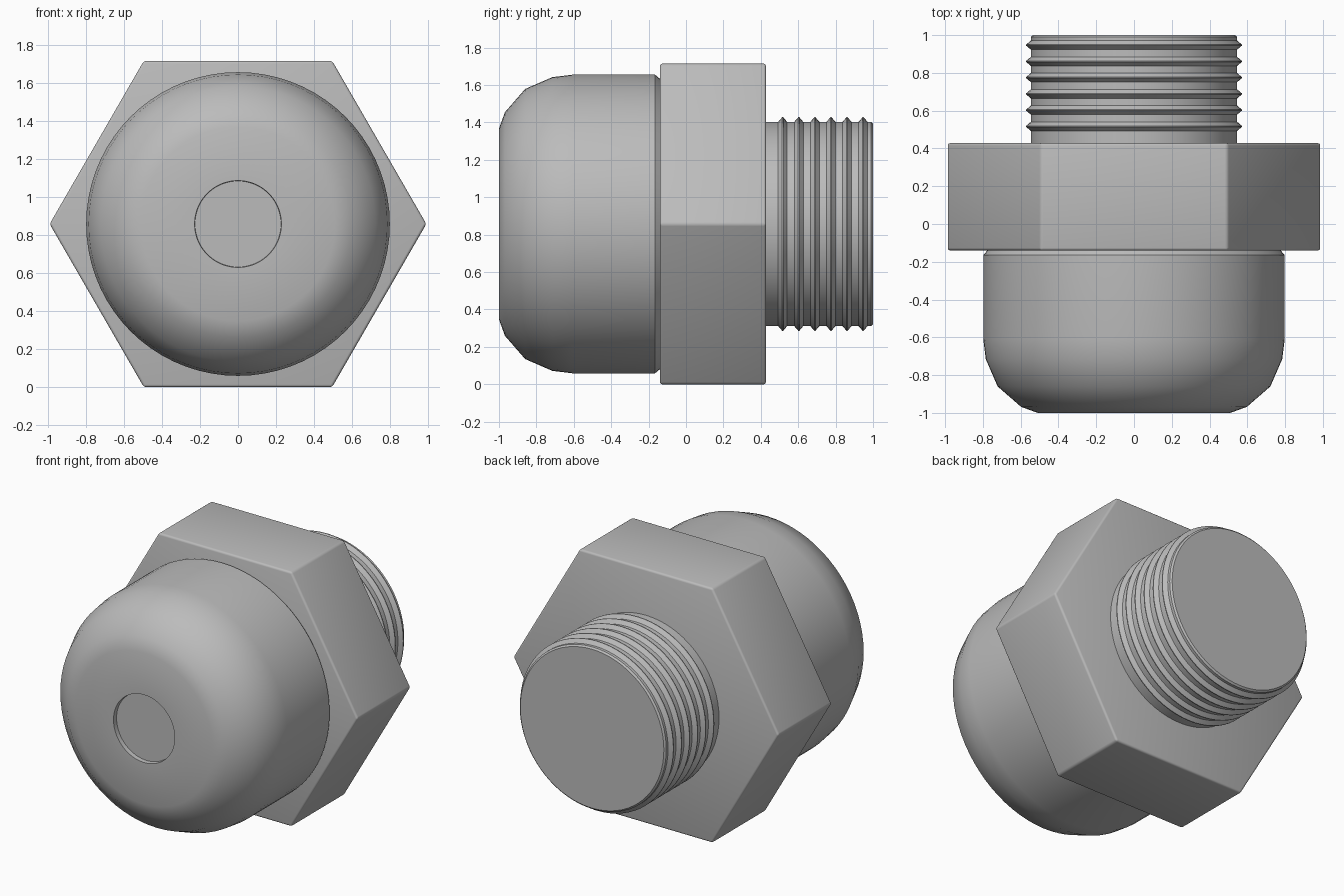
import bpy, bmesh, math

if "Cube" in bpy.data.objects:
    bpy.data.objects.remove(bpy.data.objects["Cube"])

CZ = 0.857  # height of the turning axis, which runs along y

grey = bpy.data.materials.new("grey_plastic")
grey.diffuse_color = (0.5, 0.5, 0.5, 1)
grey.use_nodes = True
grey.node_tree.nodes["Principled BSDF"].inputs["Base Color"].default_value = grey.diffuse_color


def finish(name, bm, angle=30):
    bmesh.ops.recalc_face_normals(bm, faces=bm.faces)
    me = bpy.data.meshes.new(name)
    bm.to_mesh(me)
    bm.free()
    me.materials.append(grey)
    for p in me.polygons:
        p.use_smooth = True
    me.set_sharp_from_angle(angle=math.radians(angle))
    ob = bpy.data.objects.new(name, me)
    bpy.context.collection.objects.link(ob)
    return ob


def lathe(name, profile, sides=72):
    """Turn (y, radius) points about the y axis and close both ends."""
    bm = bmesh.new()
    rings = []
    for y, r in profile:
        rings.append([bm.verts.new((r * math.cos(2 * math.pi * i / sides), y,
                                    CZ + r * math.sin(2 * math.pi * i / sides)))
                      for i in range(sides)])
    for a, b in zip(rings, rings[1:]):
        for i in range(sides):
            j = (i + 1) % sides
            bm.faces.new((a[i], a[j], b[j], b[i]))
    bm.faces.new(rings[0])
    bm.faces.new(rings[-1])
    return finish(name, bm)


# Domed cap with a shallow round recess in its front
lathe("domed_cap", [(-0.97, 0.226), (-1.0, 0.228), (-1.0, 0.51), (-0.968, 0.598),
                    (-0.86, 0.722), (-0.715, 0.785), (-0.61, 0.798),
                    (-0.165, 0.798), (-0.138, 0.775), (-0.12, 0.775)])

# Hexagonal nut with slightly rounded edges
bm = bmesh.new()
front, back = [[bm.verts.new((0.99 * math.cos(math.pi * i / 3), y,
                              CZ + 0.99 * math.sin(math.pi * i / 3)))
                for i in range(6)] for y in (-0.14, 0.428)]
bm.faces.new(front)
bm.faces.new(back)
for i in range(6):
    j = (i + 1) % 6
    bm.faces.new((front[i], front[j], back[j], back[i]))
bmesh.ops.bevel(bm, geom=bm.edges[:], offset=0.014, segments=3, profile=0.5,
                affect='EDGES')
finish("hex_nut", bm, 35)

# Threaded stub: a cylinder with six sharp ridges
thread = [(0.40, 0.546)]
for k in range(6):
    y = 0.517 + 0.086 * k
    thread += [(y - 0.024, 0.546), (y - 0.003, 0.571), (y + 0.003, 0.571), (y + 0.024, 0.546)]
thread += [(0.99, 0.546), (1.0, 0.535)]
lathe("threaded_stub", thread)
